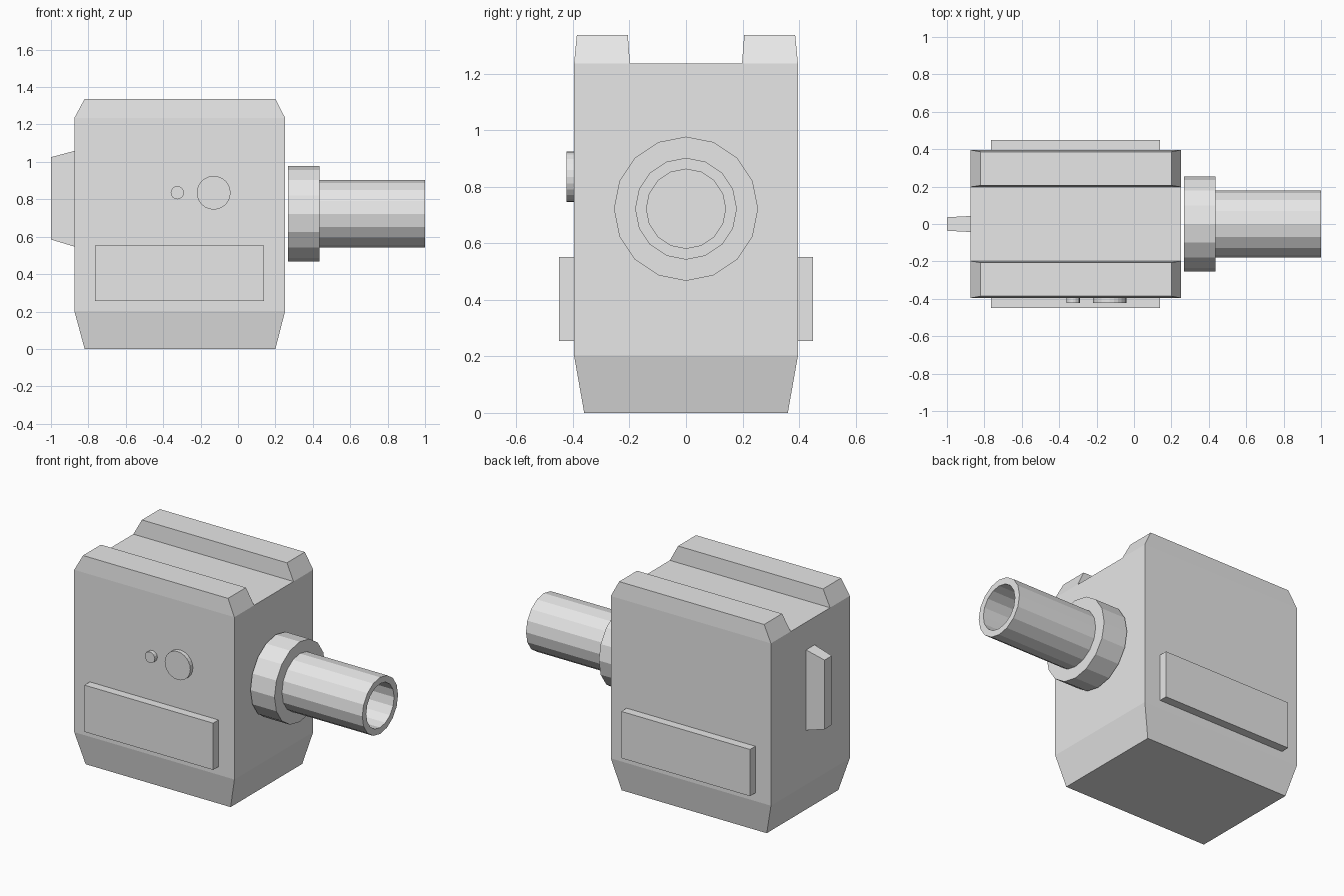
import bpy
import bmesh
import math
from mathutils import Matrix

if "Cube" in bpy.data.objects:
    bpy.data.objects.remove(bpy.data.objects["Cube"], do_unlink=True)

grey = bpy.data.materials.new("light_grey")
grey.use_nodes = True
grey.diffuse_color = (0.8, 0.8, 0.8, 1)
grey.node_tree.nodes["Principled BSDF"].inputs["Base Color"].default_value = (0.8, 0.8, 0.8, 1)


def finish(name, bm):
    bmesh.ops.recalc_face_normals(bm, faces=bm.faces)
    mesh = bpy.data.meshes.new(name)
    bm.to_mesh(mesh)
    bm.free()
    mesh.materials.append(grey)
    obj = bpy.data.objects.new(name, mesh)
    bpy.context.collection.objects.link(obj)
    return obj


def loft(name, rings):
    """Skin a list of vertex rings and cap both ends."""
    bm = bmesh.new()
    loops = [[bm.verts.new(p) for p in ring] for ring in rings]
    for a, b in zip(loops, loops[1:]):
        n = len(a)
        for i in range(n):
            j = (i + 1) % n
            bm.faces.new((a[i], a[j], b[j], b[i]))
    bm.faces.new(loops[0])
    bm.faces.new(loops[-1])
    return finish(name, bm)


def rect(x0, x1, y0, y1, z):
    return [(x0, y0, z), (x1, y0, z), (x1, y1, z), (x0, y1, z)]


def circle(x, r, z, sides=16):
    angles = [2 * math.pi * i / sides for i in range(sides)]
    return [(x, r * math.cos(a), z + r * math.sin(a)) for a in angles]


def button(name, x, z, r, sides):
    bm = bmesh.new()
    place = Matrix.Translation((x, -0.4, z)) @ Matrix.Rotation(math.pi / 2, 4, "X")
    bmesh.ops.create_cone(bm, cap_ends=True, segments=sides, radius1=r,
                          radius2=r, depth=0.044, matrix=place)
    return finish(name, bm)


# Main housing with tapered foot
loft("housing", [rect(-0.82, 0.2, -0.36, 0.36, 0),
                 rect(-0.875, 0.252, -0.396, 0.396, 0.203),
                 rect(-0.875, 0.252, -0.396, 0.396, 1.235)])

# Top rails and side plates, mirrored front to back
for side, s in (("front", -1), ("back", 1)):
    loft(side + "_top_rail", [rect(-0.875, 0.252, s * 0.198, s * 0.396, 1.235),
                              rect(-0.82, 0.2, s * 0.206, s * 0.386, 1.337)])
    loft(side + "_side_plate", [rect(-0.765, 0.14, s * 0.38, s * 0.45, z)
                                for z in (0.255, 0.552)])

# Round front buttons
button("large_button", -0.13, 0.835, 0.09, 24)
button("small_button", -0.325, 0.835, 0.035, 16)

# Collar and hollow barrel turned about the x axis
barrel = [(0.266, 0.255), (0.435, 0.255), (0.435, 0.18),
          (1, 0.18), (1, 0.14), (0.435, 0.14)]
loft("collar_and_barrel", [circle(x, r, 0.722) for x, r in barrel])

# Tapered fin on the far end
loft("end_fin", [[(x, -y, z0), (x, y, z0), (x, y, z1), (x, -y, z1)]
                 for x, y, z0, z1 in ((-0.87, 0.043, 0.546, 1.06),
                                      (-1, 0.036, 0.585, 1.025))])
